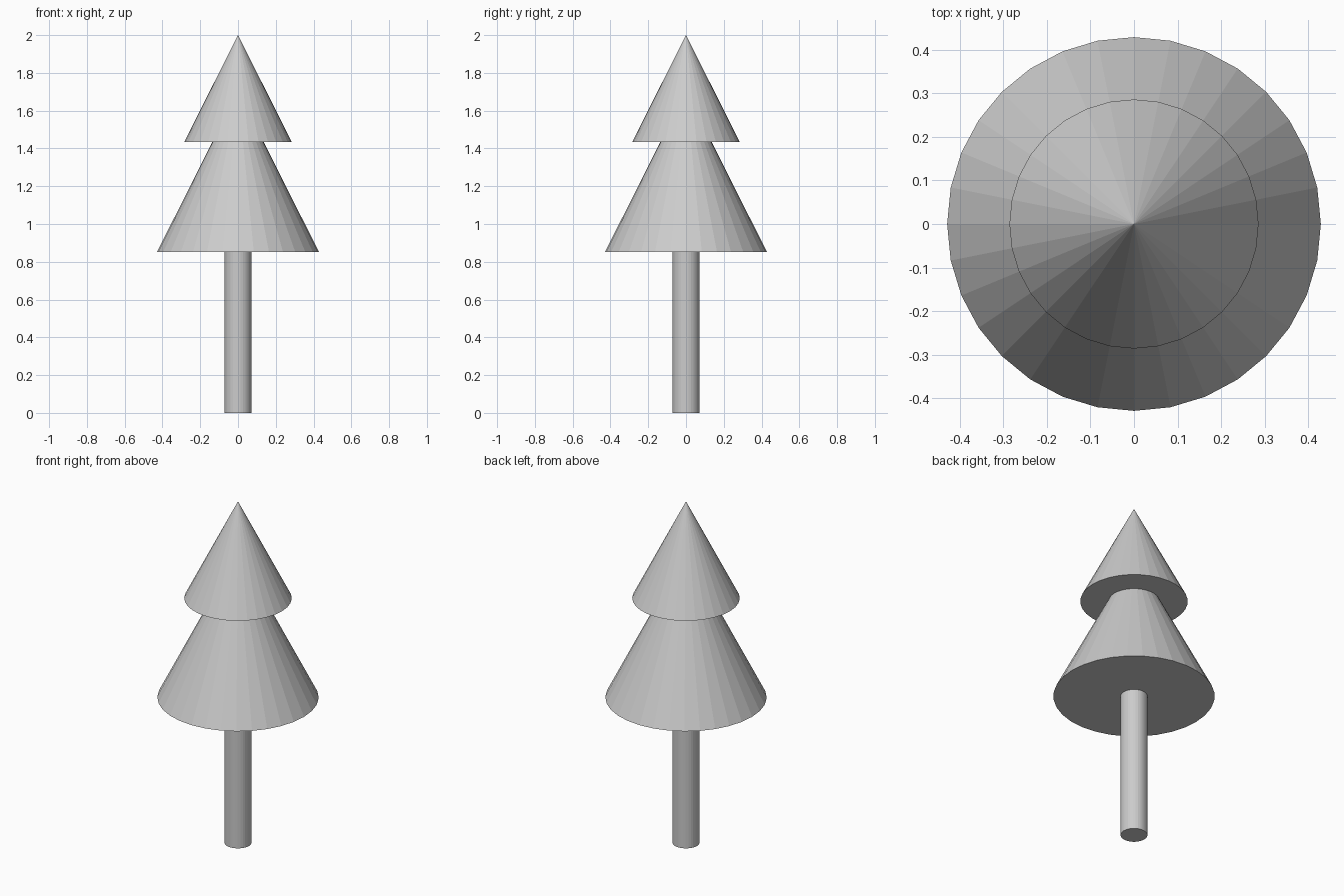
import bpy

if "Cube" in bpy.data.objects:
    bpy.data.objects.remove(bpy.data.objects["Cube"])

grey = bpy.data.materials.new("plain_grey")
grey.diffuse_color = (0.6, 0.6, 0.6, 1)
grey.use_nodes = True
grey.node_tree.nodes["Principled BSDF"].inputs["Base Color"].default_value = grey.diffuse_color


def cone(name, bottom, top, radius, top_radius=0.0):
    """Flat-faced 32-sided cone or cylinder between two heights."""
    bpy.ops.mesh.primitive_cone_add(
        vertices=32, radius1=radius, radius2=top_radius,
        depth=top - bottom, location=(0, 0, (bottom + top) / 2))
    obj = bpy.context.object
    obj.name = name
    obj.data.materials.append(grey)
    return obj


# Trunk
cone("trunk", 0.0, 0.852, 0.0714, 0.0714)
# Two tiers of foliage, the upper one overlapping the tip of the lower
cone("lower_foliage", 0.852, 1.704, 0.4286)
cone("upper_foliage", 1.433, 2.0, 0.2857)
